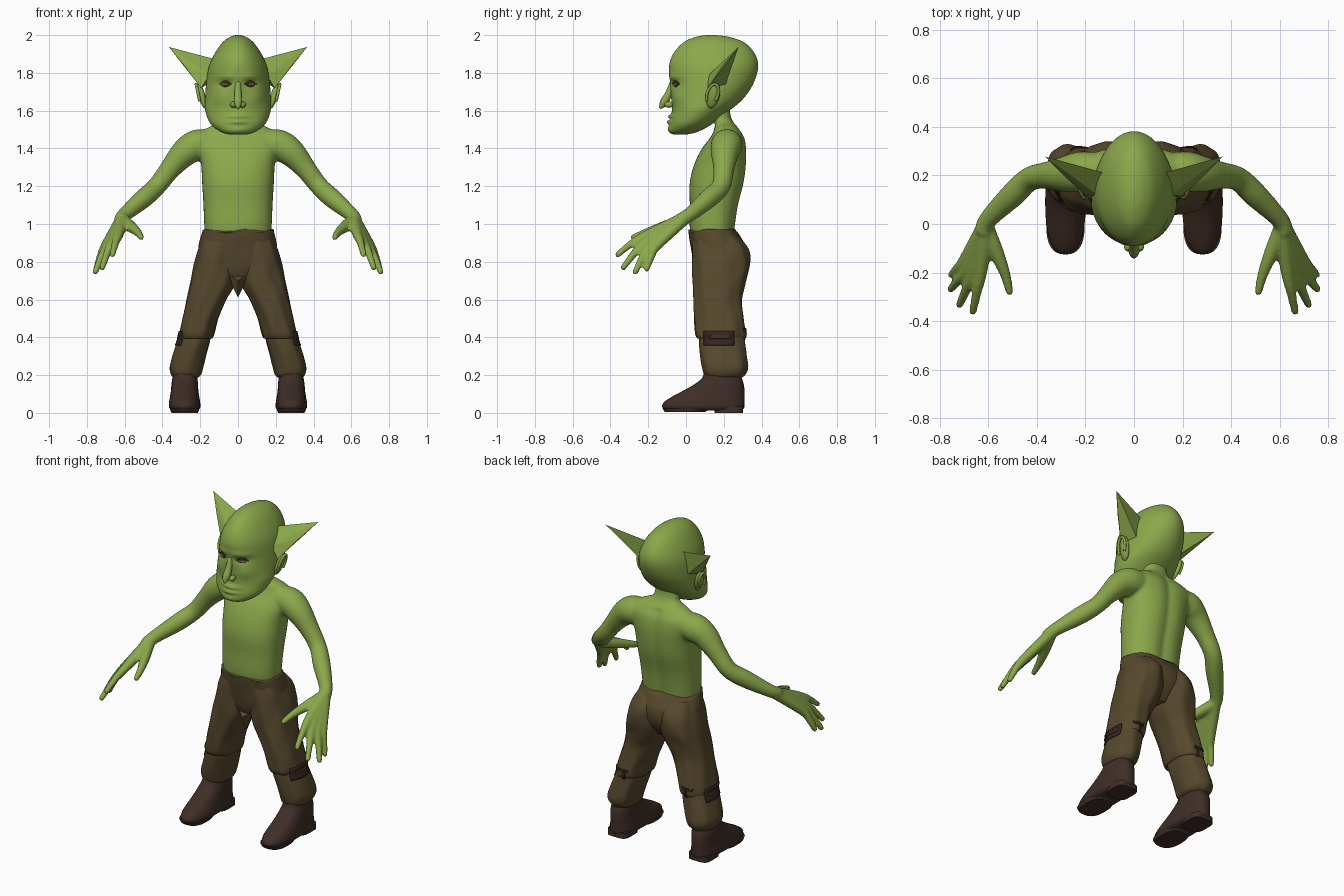
import bpy
import bmesh
import math
from mathutils import Vector

cube = bpy.data.objects.get("Cube")
if cube:
    bpy.data.objects.remove(cube)


def material(name, rgb):
    mat = bpy.data.materials.new(name)
    mat.use_nodes = True
    mat.diffuse_color = (*rgb, 1)
    mat.node_tree.nodes["Principled BSDF"].inputs["Base Color"].default_value = (*rgb, 1)
    return mat


GREEN = material("green skin", (0.26, 0.39, 0.07))
CLOTH = material("olive brown cloth", (0.095, 0.066, 0.026))
LEATHER = material("dark brown leather", (0.05, 0.027, 0.02))
PATCH = material("dark patch", (0.036, 0.018, 0.014))
LID = material("reddish eyelid", (0.09, 0.05, 0.025))
EYE = material("grey eye", (0.16, 0.16, 0.11))


def smooth_path(rows, steps):
    """Spline through rows of numbers."""
    out = []
    for i in range(len(rows) - 1):
        a, b, c, d = (rows[max(i - 1, 0)], rows[i], rows[i + 1], rows[min(i + 2, len(rows) - 1)])
        for k in range(steps):
            t = k / steps
            out.append([q + t * (r - p + t * (2 * p - 5 * q + 4 * r - s + t * (3 * (q - r) + s - p))) / 2
                        for p, q, r, s in zip(a, b, c, d)])
    out.append(list(rows[-1]))
    return out


def skin_rings(bm, rings):
    """Bridge rings of points and cap both ends."""
    rings = [[bm.verts.new(p) for p in ring] for ring in rings]
    for lower, upper in zip(rings, rings[1:]):
        for i in range(len(lower)):
            j = (i + 1) % len(lower)
            bm.faces.new((lower[i], lower[j], upper[j], upper[i]))
    bm.faces.new(rings[0][::-1])
    bm.faces.new(rings[-1])


def loft(bm, sections, segs=32, steps=5, power=2.0, fold=0.0):
    """Horizontal rings given as z, x min, x max, y min, y max."""
    rings = []
    for z, x0, x1, y0, y1 in smooth_path(sections, steps):
        ring = []
        for i in range(segs):
            a = 2 * math.pi * i / segs
            c, s = math.cos(a), math.sin(a)
            k = 1 + fold * math.sin(8 * a + 9 * z) + fold * math.sin(5 * a - 30 * z) / 2
            ring.append(((x0 + x1) / 2 + k * (x1 - x0) / 2 * math.copysign(abs(c) ** (2 / power), c),
                         (y0 + y1) / 2 + k * (y1 - y0) / 2 * math.copysign(abs(s) ** (2 / power), s), z))
        rings.append(ring)
    skin_rings(bm, rings)


def mirrored_sections(rows):
    return [(z, -w, w, y0, y1) for z, w, y0, y1 in rows]


def tube(bm, points, side=1, segs=14, steps=4):
    """Round limb through points given as x, y, z, radius."""
    path = smooth_path([(side * x, y, z, r) for x, y, z, r in points], steps)
    centres = [Vector(p[:3]) for p in path]
    whole = (centres[-1] - centres[0]).normalized()
    ref = Vector((0, 0, 1)) if abs(whole.z) < 0.8 else Vector((1, 0, 0))
    rings = []
    last = len(path) - 1
    for i, c in enumerate(centres):
        t = (centres[min(i + 1, last)] - centres[max(i - 1, 0)]).normalized()
        u = t.cross(ref).normalized()
        v = t.cross(u)
        rings.append([c + path[i][3] * (u * math.cos(a) + v * math.sin(a))
                      for a in (2 * math.pi * k / segs for k in range(segs))])
    end = centres[-1] + t * path[-1][3] * 0.6
    rings.append([end + (p - centres[-1]) * 0.5 for p in rings[-1]])
    skin_rings(bm, rings)


def ball(bm, centre, size):
    made = bmesh.ops.create_uvsphere(bm, u_segments=14, v_segments=10, radius=1)["verts"]
    for v in made:
        v.co = Vector(centre) + Vector(a * b for a, b in zip(v.co, size))
    return made


def hull(bm, points):
    bmesh.ops.convex_hull(bm, input=[bm.verts.new(p) for p in points])


def finish(bm, name, mat, mirror=False, smooth=True):
    bmesh.ops.recalc_face_normals(bm, faces=bm.faces[:])
    for f in bm.faces:
        f.smooth = smooth
    mesh = bpy.data.meshes.new(name)
    bm.to_mesh(mesh)
    bm.free()
    mesh.materials.append(mat)
    obj = bpy.data.objects.new(name, mesh)
    bpy.context.scene.collection.objects.link(obj)
    if mirror:
        obj.modifiers.new("mirror", 'MIRROR')
    return obj


def decal(name, target, axis, sign, centre, size, mat, lift=0.003, almond=False):
    """Thin plate laid onto the target along the x or y axis."""
    bm = bmesh.new()
    bmesh.ops.create_grid(bm, x_segments=8, y_segments=6, size=1)
    for v in bm.verts:
        u, w = v.co.x, v.co.y
        if almond:
            w *= max(0.15, 1 - u * u)
        a, b = centre[0] + u * size[0] / 2, centre[1] + w * size[1] / 2
        v.co = (sign * 0.6, a, b) if axis == "x" else (a, sign * 0.6, b)
    obj = finish(bm, name, mat)
    wrap = obj.modifiers.new("wrap", 'SHRINKWRAP')
    wrap.target = target
    wrap.wrap_method = 'PROJECT'
    setattr(wrap, "use_project_" + axis, True)
    wrap.use_positive_direction = sign < 0
    wrap.use_negative_direction = sign > 0
    wrap.offset = lift
    thick = obj.modifiers.new("thickness", 'SOLIDIFY')
    thick.thickness = 0.005
    thick.offset = 0
    obj.modifiers.new("mirror", 'MIRROR')
    return obj


# Torso, neck, arms and hands fused into one skin
bm = bmesh.new()
loft(bm, mirrored_sections([
    (0.88, 0.17, 0.04, 0.25), (0.98, 0.178, 0.02, 0.262), (1.1, 0.183, 0.02, 0.28),
    (1.22, 0.19, 0.02, 0.31), (1.32, 0.196, 0.045, 0.322), (1.4, 0.215, 0.085, 0.322),
    (1.46, 0.22, 0.13, 0.31), (1.505, 0.17, 0.15, 0.28), (1.54, 0.09, 0.15, 0.25),
    (1.58, 0.077, 0.12, 0.235), (1.66, 0.07, 0.1, 0.23)]), segs=48, power=2.4)
for v in bm.verts:  # spine groove
    if v.co.y > 0.2 and v.co.z < 1.5:
        v.co.y -= 0.014 * math.exp(-(v.co.x / 0.035) ** 2)
knuckles = [(0.63, -0.19, 0.95), (0.66, -0.2, 0.915), (0.685, -0.185, 0.893), (0.7, -0.155, 0.885)]
tips = [(0.665, -0.365, 0.835), (0.72, -0.335, 0.765), (0.757, -0.27, 0.742), (0.753, -0.21, 0.757)]
for side in (1, -1):
    tube(bm, [(0.15, 0.215, 1.42, 0.08), (0.22, 0.215, 1.415, 0.084), (0.285, 0.205, 1.375, 0.074),
              (0.36, 0.2, 1.29, 0.056), (0.43, 0.185, 1.2, 0.05), (0.5, 0.12, 1.135, 0.051),
              (0.6, 0.02, 1.05, 0.038), (0.62, -0.03, 1.02, 0.038)], side, segs=20)
    for knuckle, tip in zip(knuckles, tips):
        bend = [(a + b) / 2 for a, b in zip(knuckle, tip)]
        bend[2] += 0.012
        tube(bm, [(0.61, 0, 1.035, 0.034), (*knuckle, 0.027), (*bend, 0.021), (*tip, 0.016)], side)
    tube(bm, [(0.605, -0.02, 1.02, 0.032), (0.565, -0.12, 0.985, 0.03),
              (0.53, -0.21, 0.955, 0.022), (0.512, -0.285, 0.928, 0.016)], side)
body = finish(bm, "body", GREEN)
fuse = body.modifiers.new("fuse", 'REMESH')
fuse.mode = 'VOXEL'
fuse.voxel_size = 0.009
fuse.use_smooth_shade = True
relax = body.modifiers.new("relax", 'SMOOTH')
relax.factor = 0.5
relax.iterations = 5

# Head with sculpted face
bm = bmesh.new()
loft(bm, mirrored_sections([
    (1.473, 0.04, -0.06, 0.0), (1.487, 0.09, -0.085, 0.06), (1.53, 0.145, -0.087, 0.14),
    (1.6, 0.173, -0.075, 0.23), (1.66, 0.174, -0.077, 0.3), (1.74, 0.169, -0.08, 0.355),
    (1.83, 0.155, -0.09, 0.382), (1.9, 0.125, -0.068, 0.365), (1.96, 0.083, -0.015, 0.31),
    (1.99, 0.043, 0.05, 0.23), (2.0, 0.012, 0.11, 0.16)]), segs=64, steps=8)
# each bump: x, z, push along y, spread in x, spread in z
bumps = [(0.065, 1.742, 0.014, 0.035, 0.018), (0.06, 1.78, -0.009, 0.05, 0.015),
         (0.1, 1.67, -0.01, 0.04, 0.04), (0, 1.568, -0.017, 0.045, 0.011),
         (0, 1.542, -0.018, 0.04, 0.012), (0, 1.555, 0.01, 0.05, 0.007),
         (0, 1.5, -0.008, 0.05, 0.02), (0, 1.72, -0.008, 0.02, 0.04)]
for v in bm.verts:
    if v.co.y < 0.05:
        x, z = abs(v.co.x), v.co.z
        v.co.y += sum(push * math.exp(-((x - bx) / sx) ** 2 - ((z - bz) / sz) ** 2)
                      for bx, bz, push, sx, sz in bumps)
head = finish(bm, "head", GREEN)

# Hooked nose with nostril wings
bm = bmesh.new()
tube(bm, [(0, -0.07, 1.755, 0.014), (0, -0.092, 1.69, 0.019),
          (0, -0.116, 1.645, 0.022), (0, -0.134, 1.617, 0.01)])
for side in (1, -1):
    ball(bm, (side * 0.024, -0.09, 1.632), (0.018, 0.024, 0.017))
finish(bm, "nose", GREEN)

# Ears: rounded lower ear and long pointed blade
bm = bmesh.new()
for v in ball(bm, (0.192, 0.145, 1.68), (0.02, 0.034, 0.068)):
    v.co.x += (v.co.z - 1.68) * 0.25
    v.co.y += (v.co.z - 1.68) * 0.2
rim = [(0.21 + 0.012 * math.sin(a), 0.14 + 0.03 * math.cos(a) + 0.012 * math.sin(a),
        1.685 + 0.055 * math.sin(a), 0.008) for a in (k * math.pi / 5 for k in range(-1, 7))]
tube(bm, rim, segs=8)
finish(bm, "lower_ears", GREEN, mirror=True)
bm = bmesh.new()
hull(bm, [(0.12, 0.21, 1.872), (0.15, 0.12, 1.79), (0.195, 0.115, 1.72), (0.16, 0.21, 1.74),
          (0.285, 0.195, 1.84), (0.366, 0.278, 1.937)])
finish(bm, "ear_blades", GREEN, mirror=True, smooth=False)

# Eyes
decal("eyelids", head, "y", -1, (0.068, 1.742), (0.062, 0.032), LID, almond=True)
decal("eyes", head, "y", -1, (0.068, 1.741), (0.038, 0.016), EYE, lift=0.006, almond=True)

# Trousers: seat, thighs and gathered shins
bm = bmesh.new()
loft(bm, mirrored_sections([
    (0.7, 0.07, 0.07, 0.25), (0.75, 0.16, 0.05, 0.29), (0.81, 0.205, 0.037, 0.315),
    (0.88, 0.206, 0.026, 0.315), (0.93, 0.196, 0.018, 0.29), (0.965, 0.186, 0.014, 0.268)]),
    segs=48, power=2.3, fold=0.01)
for v in bm.verts:  # uneven waist edge
    if v.co.z > 0.955:
        v.co.z += 0.008 * math.sin(31 * v.co.x + 17 * v.co.y)
finish(bm, "trouser_seat", CLOTH)
bm = bmesh.new()
loft(bm, [(0.395, 0.135, 0.31, 0.058, 0.31), (0.42, 0.125, 0.312, 0.047, 0.316),
          (0.5, 0.103, 0.295, 0.042, 0.308), (0.6, 0.06, 0.272, 0.038, 0.297),
          (0.68, 0.018, 0.255, 0.036, 0.312), (0.78, 0, 0.233, 0.035, 0.336),
          (0.87, 0, 0.208, 0.035, 0.327), (0.94, 0.01, 0.18, 0.045, 0.27)],
     segs=48, power=2.3, fold=0.022)
loft(bm, [(0.18, 0.225, 0.33, 0.12, 0.28), (0.2, 0.198, 0.352, 0.098, 0.31),
          (0.24, 0.186, 0.361, 0.086, 0.327), (0.3, 0.17, 0.347, 0.077, 0.322),
          (0.38, 0.148, 0.32, 0.068, 0.31), (0.44, 0.14, 0.3, 0.07, 0.3)],
     segs=48, power=2.3, fold=0.018)
legs = finish(bm, "trouser_legs", CLOTH, mirror=True)
bm = bmesh.new()
hull(bm, [(-0.045, 0.07, 0.73), (0.045, 0.07, 0.73), (0, 0.035, 0.7), (0, 0.16, 0.72),
          (0.03, 0.08, 0.67), (-0.03, 0.08, 0.67), (0, 0.075, 0.61)])
finish(bm, "crotch_flap", CLOTH, smooth=False)

# Knee patches and torn marks
decal("knee_patches", legs, "x", 1, (0.175, 0.395), (0.16, 0.075), PATCH)
decal("patch_centres", legs, "x", 1, (0.18, 0.402), (0.11, 0.02), LEATHER, lift=0.006)
decal("tear_bars", legs, "y", 1, (0.225, 0.44), (0.07, 0.016), PATCH)
decal("tear_stems", legs, "y", 1, (0.215, 0.412), (0.018, 0.05), PATCH)

# Boots with heels
bm = bmesh.new()
loft(bm, [(0.012, 0.215, 0.35, -0.1, 0.295), (0.028, 0.2, 0.365, -0.125, 0.308),
          (0.055, 0.2, 0.365, -0.118, 0.31), (0.085, 0.205, 0.36, -0.075, 0.31),
          (0.12, 0.21, 0.355, -0.01, 0.31), (0.155, 0.212, 0.352, 0.05, 0.305),
          (0.185, 0.215, 0.347, 0.085, 0.295), (0.225, 0.22, 0.34, 0.1, 0.28)],
     steps=4, power=2.4)
finish(bm, "boots", LEATHER, mirror=True)
bm = bmesh.new()
loft(bm, [(0, 0.212, 0.353, 0.15, 0.303), (0.035, 0.212, 0.353, 0.15, 0.303)], steps=1, power=4)
loft(bm, [(0.004, 0.21, 0.355, -0.112, 0.1), (0.024, 0.203, 0.362, -0.125, 0.13)], steps=1, power=2.6)
finish(bm, "boot_soles", LEATHER, mirror=True, smooth=False)
